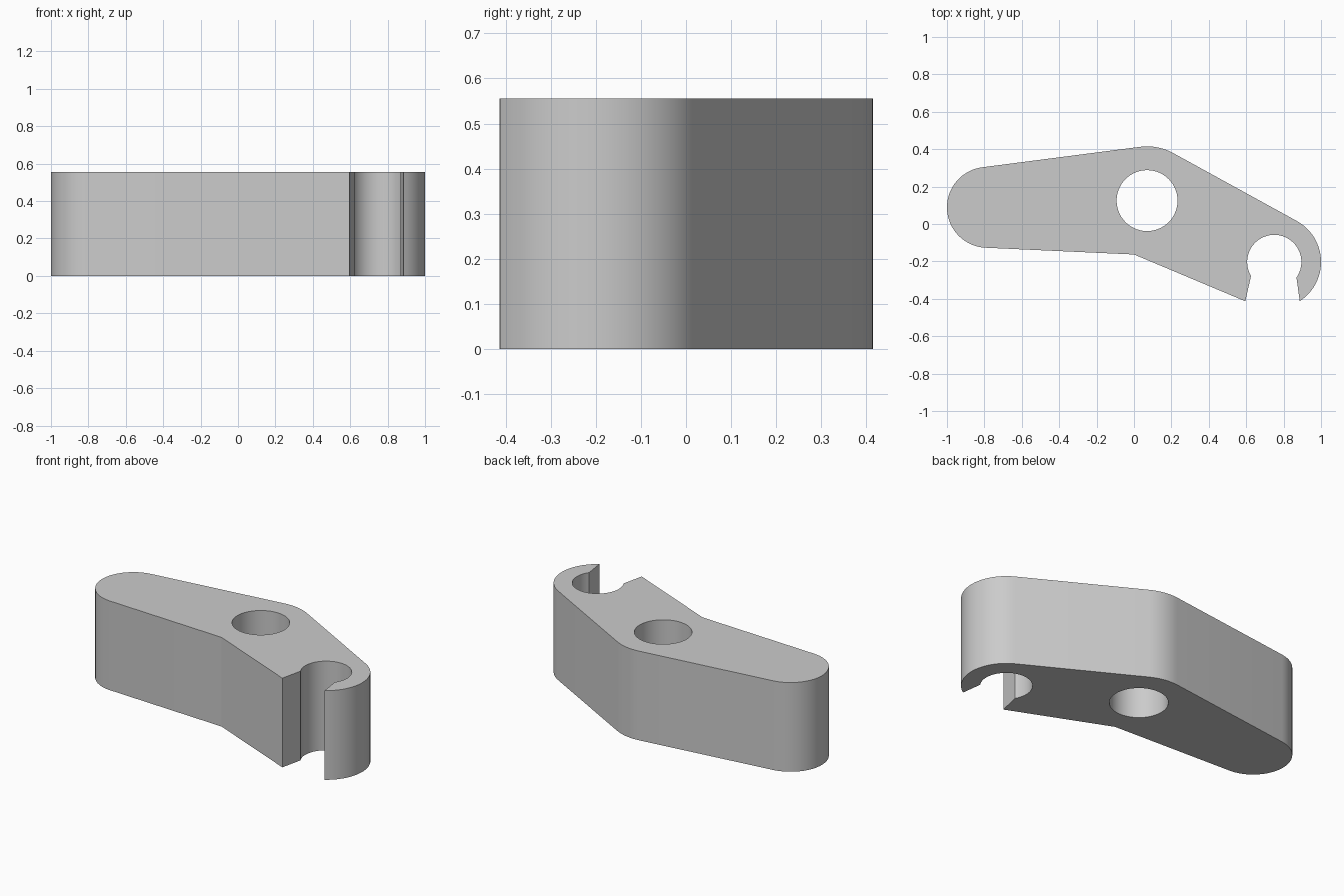
import bpy, bmesh
from math import cos, sin, radians

HEIGHT = 0.556

cube = bpy.data.objects.get("Cube")
if cube:
    bpy.data.objects.remove(cube, do_unlink=True)


def arc(cx, cy, r, start, end, steps):
    """Points along an arc, angles in degrees."""
    angles = [radians(start + (end - start) * i / steps) for i in range(steps + 1)]
    return [(cx + r * cos(a), cy + r * sin(a)) for a in angles]


# Outline: rounded tail, shoulder over the bore, hooked end with open slot
outline = (
    arc(-0.784, 0.089, 0.216, 267.5, 97, 32)
    + arc(0.07, 0.125, 0.29, 97, 61, 8)
    + arc(0.75, -0.203, 0.25, 61, -57, 24)
    + arc(0.75, -0.203, 0.145, -35, 211, 40)
    + [(0.595, -0.413), (0.0, -0.163)]
)
bore = arc(0.07, 0.125, 0.163, 0, 360, 56)[:-1]

# Fill the profile around the bore and extrude it into a solid
bm = bmesh.new()
edges = []
for loop in (outline, bore):
    verts = [bm.verts.new((x, y, 0)) for x, y in loop]
    edges += [bm.edges.new((a, b)) for a, b in zip(verts, verts[1:] + verts[:1])]
bmesh.ops.triangle_fill(bm, edges=edges, use_beauty=True)
result = bmesh.ops.extrude_face_region(bm, geom=bm.faces[:])
top = [v for v in result["geom"] if isinstance(v, bmesh.types.BMVert)]
bmesh.ops.translate(bm, verts=top, vec=(0, 0, HEIGHT))
bmesh.ops.recalc_face_normals(bm, faces=bm.faces[:])
mesh = bpy.data.meshes.new("lever_body")
bm.to_mesh(mesh)
bm.free()

body = bpy.data.objects.new("lever_body", mesh)
bpy.context.collection.objects.link(body)

# Plain grey material
grey = bpy.data.materials.new("light_grey")
grey.use_nodes = True
colour = (0.6, 0.6, 0.6, 1)
grey.diffuse_color = colour
grey.node_tree.nodes["Principled BSDF"].inputs["Base Color"].default_value = colour
mesh.materials.append(grey)

# Smooth the arcs, keep the corners crisp
bpy.ops.object.select_all(action="DESELECT")
body.select_set(True)
bpy.context.view_layer.objects.active = body
bpy.ops.object.shade_smooth_by_angle(angle=radians(15))
